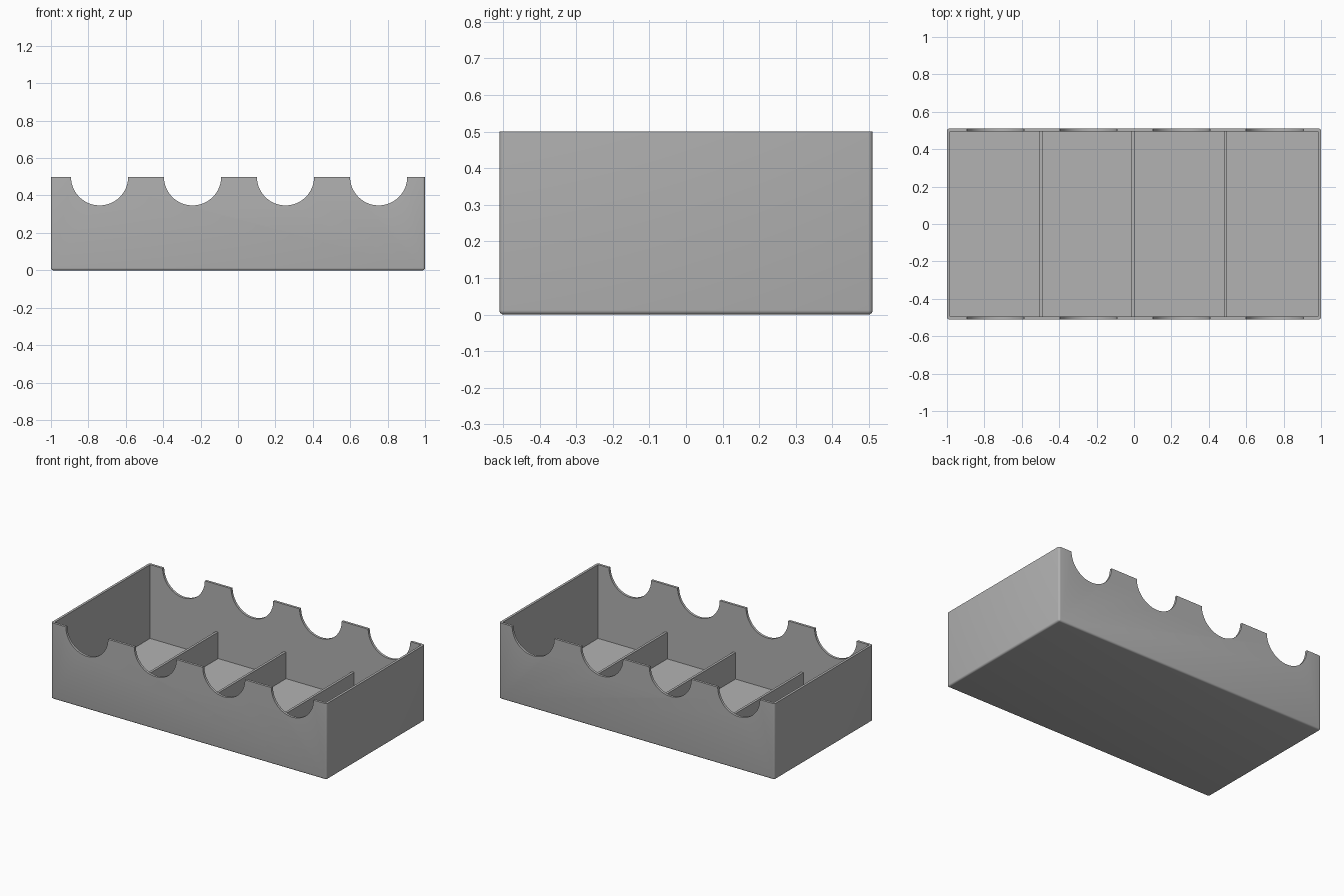
import bpy, bmesh
from math import radians
from mathutils import Matrix, Vector

cube = bpy.data.objects.get("Cube")
if cube:
    bpy.data.objects.remove(cube, do_unlink=True)

HALF_X, HALF_Y, HEIGHT = 1.0, 0.51, 0.5
WALL = 0.016
NOTCH_RADIUS = 0.153

grey = bpy.data.materials.new("plain_grey")
grey.use_nodes = True
colour = (0.448, 0.448, 0.448, 1)
grey.diffuse_color = colour
grey.node_tree.nodes["Principled BSDF"].inputs["Base Color"].default_value = colour


def add_box(bm, low, high):
    low, high = Vector(low), Vector(high)
    size = high - low
    matrix = Matrix.Translation((low + high) / 2) @ Matrix.Diagonal((*size, 1))
    bmesh.ops.create_cube(bm, size=1, matrix=matrix)


def make_object(name, bm):
    mesh = bpy.data.meshes.new(name)
    bmesh.ops.recalc_face_normals(bm, faces=bm.faces)
    bm.to_mesh(mesh)
    bm.free()
    mesh.materials.append(grey)
    obj = bpy.data.objects.new(name, mesh)
    bpy.context.collection.objects.link(obj)
    return obj


def activate(obj):
    bpy.ops.object.select_all(action='DESELECT')
    obj.select_set(True)
    bpy.context.view_layer.objects.active = obj


def subtract(obj, cutter):
    cutter.hide_render = True
    mod = obj.modifiers.new("cut", 'BOOLEAN')
    mod.operation = 'DIFFERENCE'
    mod.solver = 'EXACT'
    mod.object = cutter
    activate(obj)
    bpy.ops.object.modifier_apply(modifier=mod.name)
    bpy.data.objects.remove(cutter, do_unlink=True)


# Outer tray: rounded bottom and upright edges, crisp top rim
bm = bmesh.new()
add_box(bm, (-HALF_X, -HALF_Y, 0), (HALF_X, HALF_Y, HEIGHT))
rounded = [e for e in bm.edges if min(v.co.z for v in e.verts) < 0.01]
bmesh.ops.bevel(bm, geom=rounded, offset=0.012, segments=4, profile=0.5,
                affect='EDGES')
tray = make_object("tray", bm)

# Hollow interior
bm = bmesh.new()
add_box(bm, (WALL - HALF_X, WALL - HALF_Y, WALL),
        (HALF_X - WALL, HALF_Y - WALL, HEIGHT + 0.3))
subtract(tray, make_object("interior_cutter", bm))

# Round notches through the front and back walls
bm = bmesh.new()
for x in (-0.74, -0.243, 0.254, 0.752):
    matrix = Matrix.Translation((x, 0, HEIGHT)) @ Matrix.Rotation(radians(90), 4, 'X')
    bmesh.ops.create_cone(bm, cap_ends=True, segments=64, radius1=NOTCH_RADIUS,
                          radius2=NOTCH_RADIUS, depth=1.4, matrix=matrix)
subtract(tray, make_object("notch_cutter", bm))
activate(tray)
bpy.ops.object.shade_smooth_by_angle(angle=radians(30))

# Low dividers between the four compartments
for i, x in enumerate((-0.498, -0.005, 0.49)):
    bm = bmesh.new()
    add_box(bm, (x - 0.008, -0.5, 0.01), (x + 0.008, 0.5, 0.19))
    make_object(f"divider_{i + 1}", bm)
